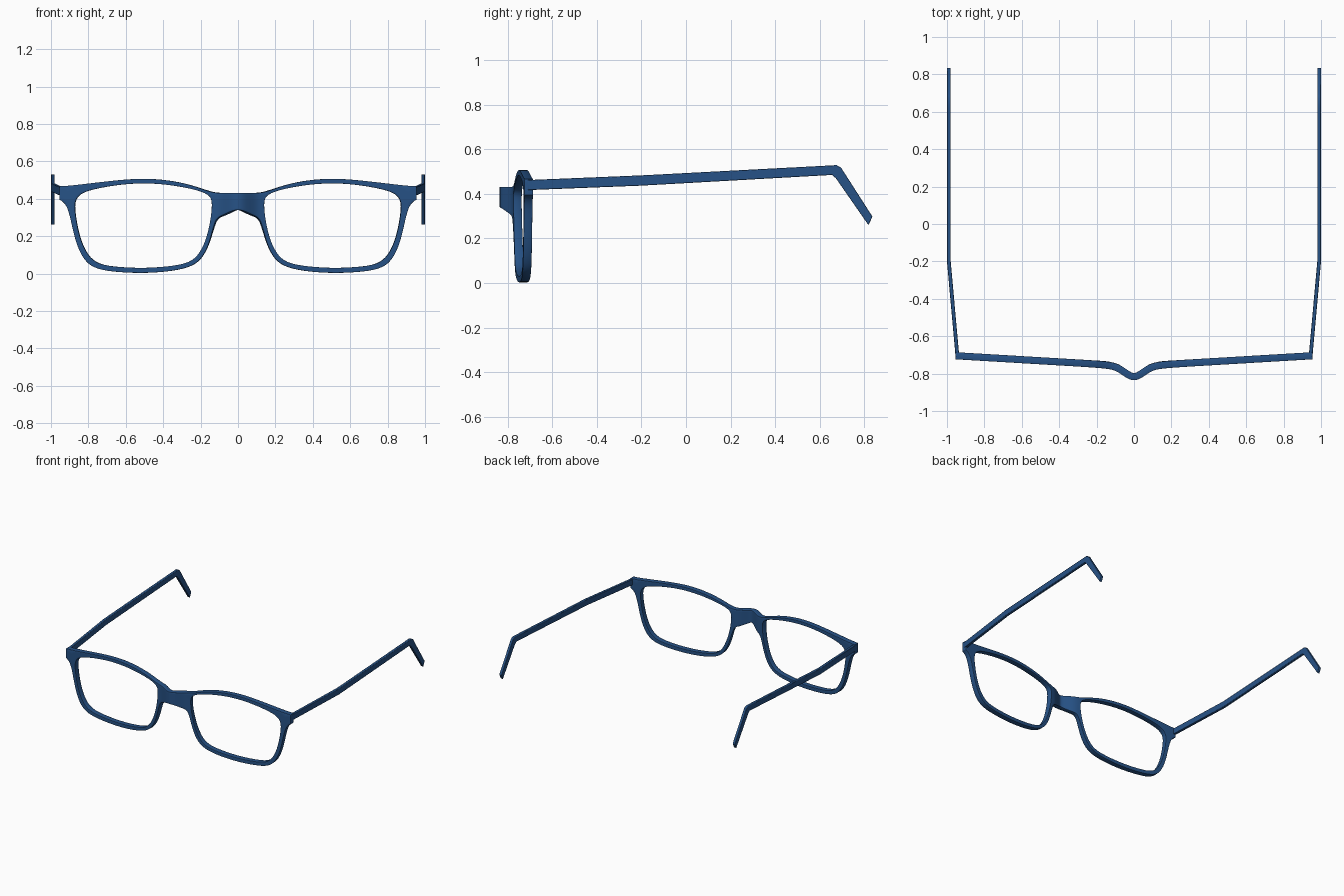
import bpy, bmesh, math

if "Cube" in bpy.data.objects:
    bpy.data.objects.remove(bpy.data.objects["Cube"])

mat = bpy.data.materials.new("blue_acetate")
mat.diffuse_color = (0.02, 0.085, 0.24, 1)
mat.use_nodes = True
mat.node_tree.nodes["Principled BSDF"].inputs["Base Color"].default_value = mat.diffuse_color


def make_object(name, bm):
    bmesh.ops.recalc_face_normals(bm, faces=bm.faces)
    mesh = bpy.data.meshes.new(name)
    bm.to_mesh(mesh)
    bm.free()
    ob = bpy.data.objects.new(name, mesh)
    bpy.context.collection.objects.link(ob)
    mesh.materials.append(mat)
    return ob


def add_mirror(ob):
    m = ob.modifiers.new("mirror", 'MIRROR')
    m.use_clip = True
    m.merge_threshold = 0.001


def add_bevel(ob, width, segments):
    b = ob.modifiers.new("bevel", 'BEVEL')
    b.width, b.segments, b.limit_method = width, segments, 'ANGLE'
    b.angle_limit = math.radians(40)


def smooth(ob):
    bpy.ops.object.select_all(action='DESELECT')
    ob.select_set(True)
    bpy.context.view_layer.objects.active = ob
    bpy.ops.object.shade_smooth_by_angle(angle=math.radians(35))


# Bow of the front as seen from above: (x, y)
BOW = [(0, -0.826), (0.045, -0.797), (0.09, -0.765), (0.15, -0.752), (0.96, -0.704)]


def bow(x):
    for (x0, y0), (x1, y1) in zip(BOW, BOW[1:]):
        if x <= x1:
            return y0 + (y1 - y0) * (x - x0) / (x1 - x0)
    return BOW[-1][1]


# Rim stations: lens opening x, z and outer edge x, z
RIM = [
    (.133, .375, .126, .365), (.143, .424, .14, .433), (.25, .455, .25, .476),
    (.38, .477, .38, .501), (.50, .484, .50, .509), (.62, .478, .62, .502),
    (.76, .455, .76, .486), (.845, .43, .86, .474), (.874, .385, .91, .469),
    (.870, .33, .916, .373), (.862, .27, .893, .29), (.842, .18, .871, .18),
    (.803, .095, .832, .083), (.748, .050, .775, .028), (.66, .036, .67, .009),
    (.52, .028, .52, .001), (.38, .036, .38, .009), (.272, .053, .257, .031),
    (.217, .088, .194, .075), (.172, .168, .150, .16), (.143, .28, .119, .294)]

# Front: rims, bridge and end pieces in one sheet
bm = bmesh.new()
vert = lambda x, z: bm.verts.new((x, bow(x), z))
inner = [vert(a, b) for a, b, c, d in RIM]
outer = [vert(c, d) for a, b, c, d in RIM]
n = len(RIM)
for i in range(n):
    j = (i + 1) % n
    bm.faces.new((inner[i], inner[j], outer[j], outer[i]))

# Bridge
column = [outer[1], outer[0], outer[-1]]
for x, zs in ((.09, (.431, .369, .304)), (.045, (.431, .38, .325)), (0, (.431, .388, .347))):
    nxt = [vert(x, z) for z in zs]
    for k in range(2):
        bm.faces.new((column[k], nxt[k], nxt[k + 1], column[k + 1]))
    column = nxt

# End piece
bm.faces.new((outer[8], vert(.953, .467), vert(.953, .395), outer[9]))

front = make_object("front_frame", bm)
add_mirror(front)
sub = front.modifiers.new("subsurf", 'SUBSURF')
sub.levels = sub.render_levels = 2
sub.boundary_smooth = 'PRESERVE_CORNERS'
sol = front.modifiers.new("thickness", 'SOLIDIFY')
sol.thickness, sol.offset = 0.038, 0
add_bevel(front, 0.006, 2)
smooth(front)

# Temple arms: centre x, then top and bottom edge as y, z
ARM = [(.944, -.71, .462, -.71, .417), (.99, -.20, .483, -.20, .437),
       (.99, .62, .526, .62, .483), (.99, .675, .529, .655, .485),
       (.99, .695, .518, .672, .470), (.99, .836, .298, .818, .260)]
bm = bmesh.new()
prev = None
for x, yt, zt, yb, zb in ARM:
    ring = [bm.verts.new(p) for p in ((x - .01, yt, zt), (x + .01, yt, zt),
                                      (x + .01, yb, zb), (x - .01, yb, zb))]
    if prev:
        for k in range(4):
            bm.faces.new((prev[k], prev[(k + 1) % 4], ring[(k + 1) % 4], ring[k]))
    else:
        bm.faces.new(ring)
    prev = ring
bm.faces.new(prev)
arms = make_object("temple_arms", bm)
add_mirror(arms)
add_bevel(arms, 0.003, 2)
smooth(arms)
